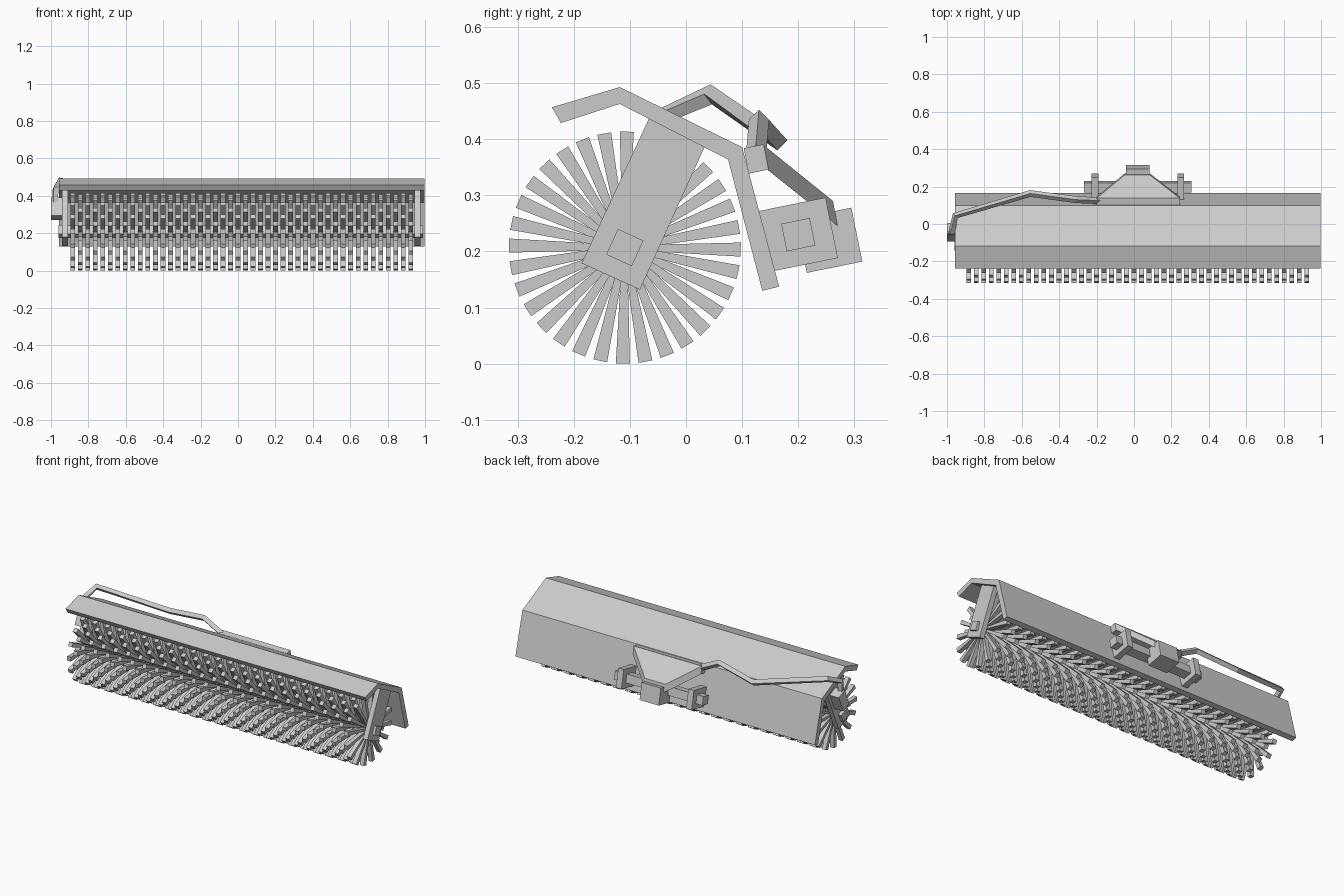
import bpy, bmesh, math
from mathutils import Vector, Matrix

if "Cube" in bpy.data.objects:
    bpy.data.objects.remove(bpy.data.objects["Cube"])


def finish(name, bm):
    bmesh.ops.recalc_face_normals(bm, faces=bm.faces)
    me = bpy.data.meshes.new(name)
    bm.to_mesh(me)
    bm.free()
    ob = bpy.data.objects.new(name, me)
    bpy.context.collection.objects.link(ob)
    return ob


def extrude_x(name, profile, x0, x1):
    """Extrude a (y, z) outline from x0 to x1."""
    bm = bmesh.new()
    a = [bm.verts.new((x0, y, z)) for y, z in profile]
    b = [bm.verts.new((x1, y, z)) for y, z in profile]
    bm.faces.new(a)
    bm.faces.new(b[::-1])
    n = len(profile)
    for i in range(n):
        j = (i + 1) % n
        bm.faces.new((a[i], a[j], b[j], b[i]))
    return finish(name, bm)


def tilted_box(name, x0, x1, y, z, sy, sz, deg):
    """Box spanning x0..x1, turned about x by deg."""
    bm = bmesh.new()
    m = (Matrix.Translation(((x0 + x1) / 2, y, z))
         @ Matrix.Rotation(math.radians(deg), 4, 'X')
         @ Matrix.Diagonal((x1 - x0, sy, sz, 1)))
    bmesh.ops.create_cube(bm, size=1, matrix=m)
    return finish(name, bm)


CY, CZ = -0.109, 0.207      # brush axis
TILT = -24.5                # lean of the end plates
HITCH = 11.5                # lean of the hitch parts

# Hood: folded sheet over the brush
extrude_x("hood", [(-0.239, 0.457), (-0.118, 0.493), (0.10, 0.386), (0.166, 0.1375),
                   (0.136, 0.13), (0.075, 0.364), (-0.118, 0.463), (-0.223, 0.429)],
          -0.957, 0.997)

# End plates carrying the shaft
plate = [(-0.186, 0.179), (-0.082, 0.132), (0.033, 0.386), (-0.066, 0.437)]
extrude_x("end_plate_left", plate, -0.94, -0.91)
extrude_x("end_plate_right", plate, 0.945, 0.975)

# Square shaft and drive housing
tilted_box("shaft", -0.96, 0.99, CY, CZ, 0.05, 0.05, TILT)
tilted_box("drive_motor", -1.0, -0.935, -0.045, 0.33, 0.06, 0.105, TILT)

# Brush: rings of tapered bristle bundles, every second ring turned half a step
bm = bmesh.new()
RINGS, COUNT = 46, 16
R0, R1, W0, W1, T = 0.02, 0.2065, 0.005, 0.0125, 0.0125
quads = [(0, 1, 2, 3), (7, 6, 5, 4), (0, 4, 5, 1), (1, 5, 6, 2), (2, 6, 7, 3), (3, 7, 4, 0)]
for r in range(RINGS):
    x = -0.883 + r * (1.806 / (RINGS - 1))
    for k in range(COUNT):
        a = math.radians(-91 + 360 / COUNT * (k + 0.5 * (r % 2)))
        d = Vector((0, math.cos(a), math.sin(a)))
        s = Vector((0, -math.sin(a), math.cos(a)))
        c = Vector((x, CY, CZ))
        v = [bm.verts.new(c + Vector((sx, 0, 0)) + d * rad + s * w)
             for sx in (-T, T)
             for rad, w in ((R0, -W0), (R0, W0), (R1, W1), (R1, -W1))]
        for q in quads:
            bm.faces.new([v[i] for i in q])
finish("brush_bristles", bm)

# Mounting bar on the hood fold
tilted_box("mount_bar", -0.2, 0.245, 0.125, 0.365, 0.036, 0.046, HITCH)

# Gusset: thick trapezoid from the mount bar down to the hitch block
bm = bmesh.new()
sections = [((0.138, 0.39), (0.146, 0.345), -0.2, 0.245),
            ((0.262, 0.29), (0.27, 0.246), -0.05, 0.085)]
v = []
for top, low, x0, x1 in sections:
    v += [bm.verts.new(p) for p in ((x0, *top), (x1, *top), (x1, *low), (x0, *low))]
for q in quads:
    bm.faces.new([v[i] for i in q])
finish("hitch_gusset", bm)

# Hitch crossbar, clamps and centre block
tilted_box("hitch_crossbar", -0.268, 0.308, 0.20, 0.23, 0.052, 0.05, HITCH)
for side, x in (("left", -0.208), ("right", 0.25)):
    tilted_box("hitch_clamp_" + side, x - 0.018, x + 0.018, 0.199, 0.23, 0.124, 0.11, HITCH)
tilted_box("hitch_block", -0.042, 0.083, 0.255, 0.22, 0.101, 0.098, HITCH)

# Hydraulic line: four-sided tube from the hitch to the motor
path = [(-0.19, 0.125, 0.375), (-0.31, 0.13, 0.435), (-0.555, 0.163, 0.398),
        (-0.955, 0.045, 0.48), (-0.975, -0.045, 0.44), (-0.978, -0.05, 0.36)]
cu = bpy.data.curves.new("hydraulic_line", 'CURVE')
cu.dimensions = '3D'
cu.bevel_depth = 0.018
cu.bevel_resolution = 0
cu.use_fill_caps = True
sp = cu.splines.new('POLY')
sp.points.add(len(path) - 1)
for p, co in zip(sp.points, path):
    p.co = (*co, 1)
sp.use_smooth = False
bpy.context.collection.objects.link(bpy.data.objects.new("hydraulic_line", cu))
